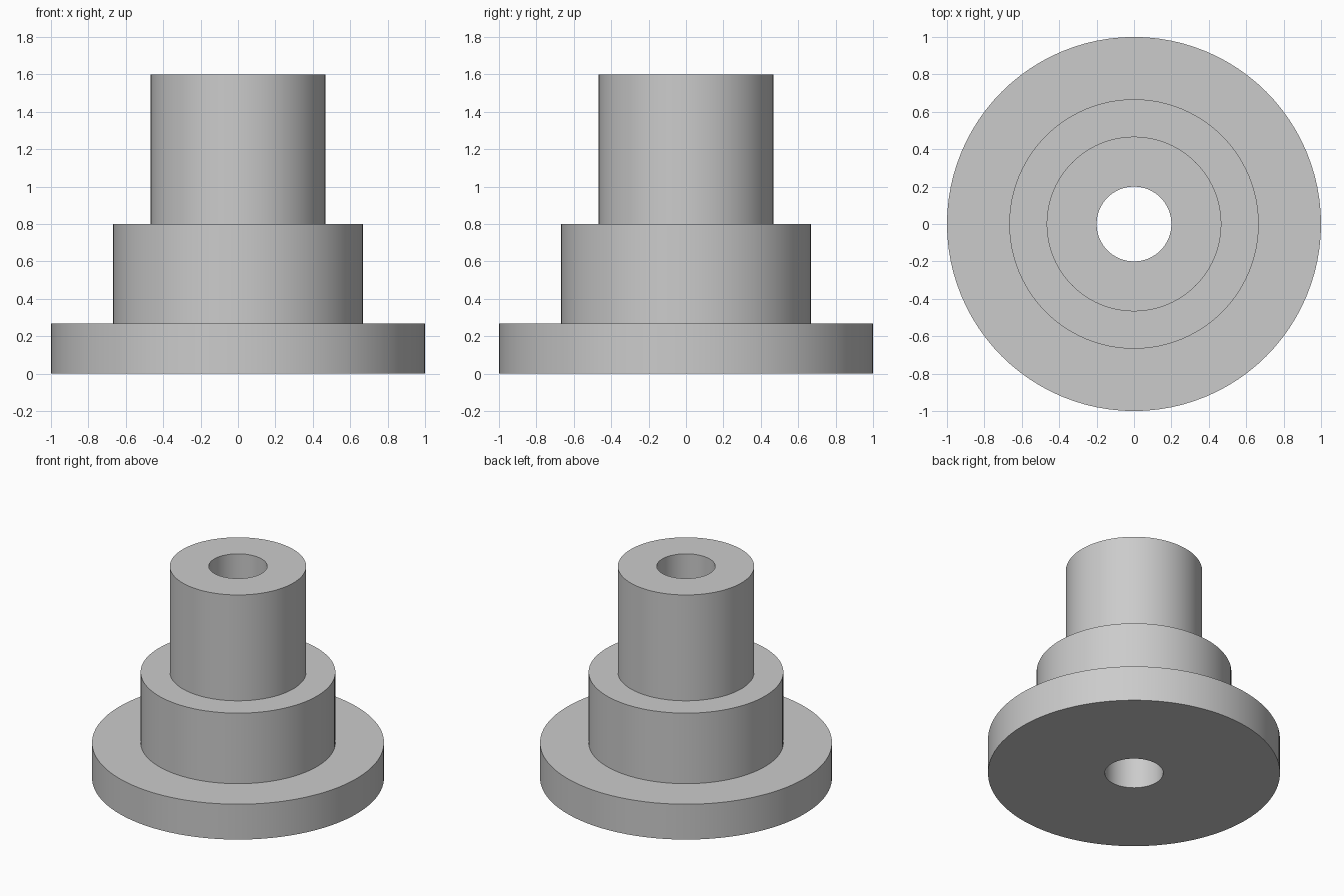
import bpy, bmesh
from math import tau, radians

if "Cube" in bpy.data.objects:
    bpy.data.objects.remove(bpy.data.objects["Cube"], do_unlink=True)

SEGMENTS = 96
BORE = 0.2

# Plain grey material
grey = bpy.data.materials.new("plain grey")
grey.use_nodes = True
colour = (0.6, 0.6, 0.6, 1)
grey.diffuse_color = colour
grey.node_tree.nodes["Principled BSDF"].inputs["Base Color"].default_value = colour

# Closed half-section (radius, height): flange, collar, neck and through bore
profile = [(BORE, 0), (1, 0), (1, 0.267), (0.667, 0.267), (0.667, 0.8),
           (0.467, 0.8), (0.467, 1.6), (BORE, 1.6)]

# Turn the section about the z axis
bm = bmesh.new()
verts = [bm.verts.new((r, 0, z)) for r, z in profile]
edges = [bm.edges.new((a, b)) for a, b in zip(verts, verts[1:] + verts[:1])]
bmesh.ops.spin(bm, geom=verts + edges, cent=(0, 0, 0), axis=(0, 0, 1),
               angle=tau, steps=SEGMENTS, use_merge=False)
bmesh.ops.remove_doubles(bm, verts=bm.verts, dist=0.0005)
bmesh.ops.recalc_face_normals(bm, faces=bm.faces)

mesh = bpy.data.meshes.new("stepped_bushing")
bm.to_mesh(mesh)
bm.free()
mesh.materials.append(grey)
bushing = bpy.data.objects.new("stepped_bushing", mesh)
bpy.context.collection.objects.link(bushing)

# Smooth round walls, sharp steps
bpy.ops.object.select_all(action="DESELECT")
bushing.select_set(True)
bpy.context.view_layer.objects.active = bushing
bpy.ops.object.shade_smooth_by_angle(angle=radians(30))
